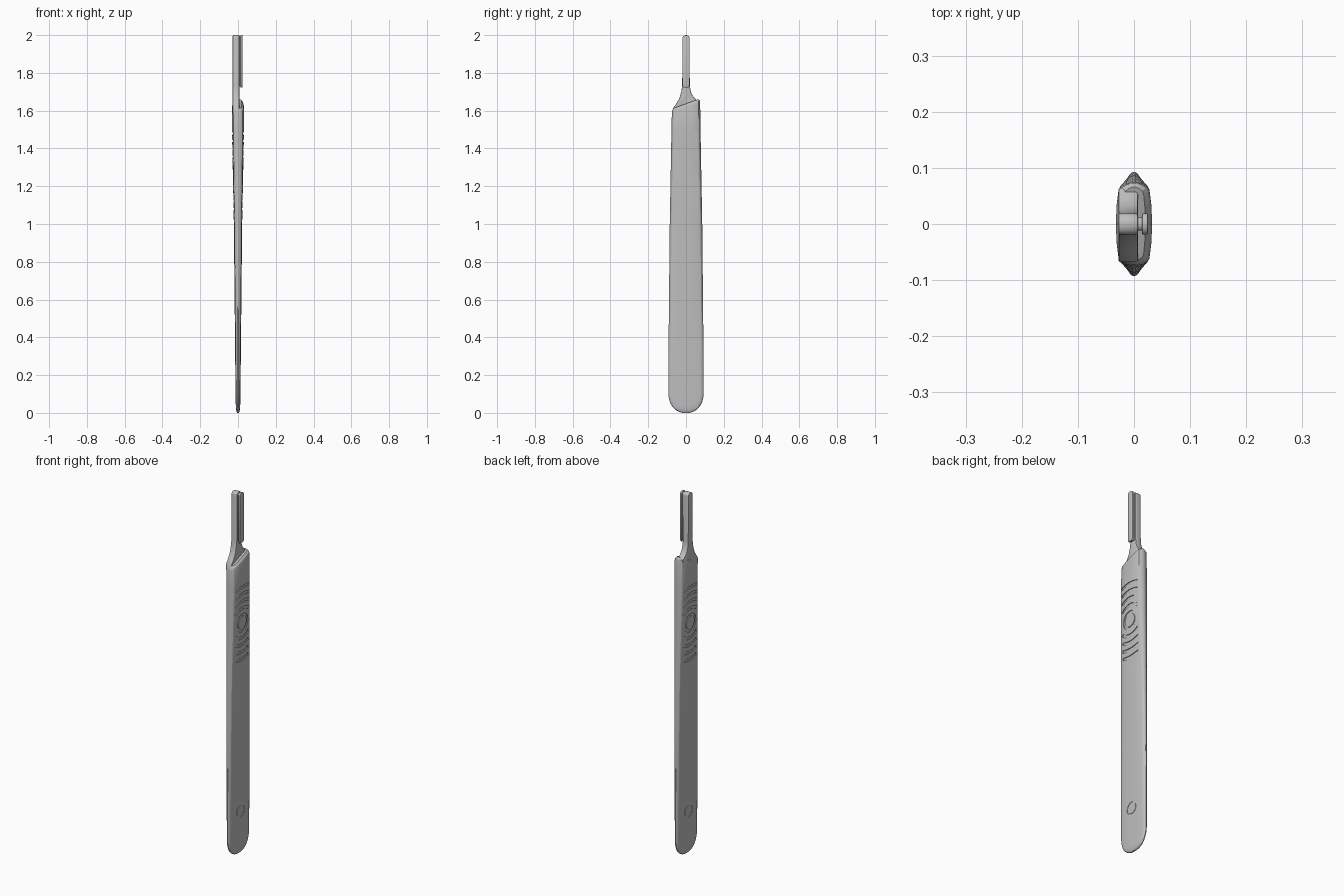
import bpy, bmesh, math

cube = bpy.data.objects.get("Cube")
if cube:
    bpy.data.objects.remove(cube, do_unlink=True)

steel = bpy.data.materials.new("satin steel grey")
steel.use_nodes = True
COLOUR = (0.52, 0.52, 0.52, 1)
steel.diffuse_color = COLOUR
steel.node_tree.nodes["Principled BSDF"].inputs["Base Color"].default_value = COLOUR


def finish(name, bm):
    bmesh.ops.recalc_face_normals(bm, faces=bm.faces[:])
    mesh = bpy.data.meshes.new(name)
    bm.to_mesh(mesh)
    bm.free()
    mesh.materials.append(steel)
    obj = bpy.data.objects.new(name, mesh)
    bpy.context.collection.objects.link(obj)
    return obj


def apply_modifiers(obj):
    bpy.context.view_layer.update()
    graph = bpy.context.evaluated_depsgraph_get()
    obj.data = bpy.data.meshes.new_from_object(obj.evaluated_get(graph))
    obj.modifiers.clear()


def smooth(obj, angle):
    bpy.ops.object.select_all(action='DESELECT')
    obj.select_set(True)
    bpy.context.view_layer.objects.active = obj
    bpy.ops.object.shade_smooth_by_angle(angle=math.radians(angle))


def blend(table, v):
    for (a, fa), (b, fb) in zip(table, table[1:]):
        if v <= b:
            return fa + (fb - fa) * max(0, v - a) / (b - a)
    return table[-1][1]


def loft(bm, rings):
    loops = [[bm.verts.new(p) for p in ring] for ring in rings]
    for a, b in zip(loops, loops[1:]):
        for i in range(len(a)):
            j = (i + 1) % len(a)
            bm.faces.new((a[i], a[j], b[j], b[i]))
    bm.faces.new(loops[0])
    bm.faces.new(loops[-1])


# Handle body: half width and half thickness along the height
WIDTH = [(0.1, 0.093), (0.3, 0.093), (1.0, 0.086), (1.6, 0.075), (1.7, 0.073)]
THICK = [(0, 0.011), (0.1, 0.013), (0.6, 0.018), (1.0, 0.022), (1.3, 0.028),
         (1.5, 0.032), (1.7, 0.032)]
# Quarter of the cross-section: fraction of the width, fraction of the thickness
QUARTER = [(0, 1), (0.4, 0.98), (0.8, 0.86), (0.89, 0.74), (0.96, 0.45), (1, 0.12)]
SECTION = (QUARTER + [(u, -v) for u, v in QUARTER[::-1]]
           + [(-u, -v) for u, v in QUARTER[1:]]
           + [(-u, v) for u, v in QUARTER[:0:-1]])


def ring(z, w, t, slant=0.0):
    return [(v * t, u * w, z + slant * u * w) for u, v in SECTION]


rings = []
for k in range(1, 10):                      # rounded butt end
    a = math.radians(10 * k)
    z = 0.1 * (1 - math.cos(a))
    w = 0.093 * math.sin(a) ** 0.85
    rings.append(ring(z, w, blend(THICK, z) * (0.35 + 0.65 * min(1, k / 4))))
rings[0] = ring(0, 0.018, 0.004)
for z in (0.3, 0.6, 1.0, 1.3, 1.5):
    rings.append(ring(z, blend(WIDTH, z), blend(THICK, z)))
rings.append(ring(1.612, 0.075, 0.032, 0.36))   # slanted shoulder
rings.append(ring(1.626, 0.073, 0.029, 0.36))
rings.append(ring(1.637, 0.066, 0.020, 0.36))
bm = bmesh.new()
loft(bm, rings)
body = finish("handle_body", bm)


# Engraved grip grooves, concentric on both faces
def face_x(y, z):
    return blend(THICK, z) * blend(QUARTER, abs(y) / blend(WIDTH, z))


def groove(bm, side, zc, radius, half, start, end, depth):
    steps = 28 if end - start > 6 else 12
    closed = end - start > 6
    loops = []
    for k in range(steps if closed else steps + 1):
        a = start + (end - start) * k / steps
        loop = []
        for r, outer in ((radius - half, 0), (radius + half, 0),
                         (radius + half, 1), (radius - half, 1)):
            y, z = r * math.cos(a), zc + r * math.sin(a)
            x = 0.05 if outer else face_x(y, z) - depth
            loop.append(bm.verts.new((side * x, y, z)))
        loops.append(loop)
    pairs = list(zip(loops, loops[1:]))
    if closed:
        pairs.append((loops[-1], loops[0]))
    else:
        bm.faces.new(loops[0])
        bm.faces.new(loops[-1])
    for a, b in pairs:
        for i in range(4):
            j = (i + 1) % 4
            bm.faces.new((a[i], a[j], b[j], b[i]))


bm = bmesh.new()
for side in (-1, 1):
    groove(bm, side, 1.28, 0.043, 0.007, 0, math.tau, 0.004)
    for radius in (0.083, 0.122, 0.162, 0.202):
        spread = math.asin(0.057 / radius)
        for middle in (math.pi / 2, -math.pi / 2):
            groove(bm, side, 1.28, radius, 0.007, middle - spread, middle + spread, 0.004)
    # Small round mark near the butt
    groove(bm, side, 0.235, 0.032, 0.003, 0, math.tau, 0.002)
cutter = finish("groove_cutter", bm)
cutter.hide_render = True
mod = body.modifiers.new("grooves", 'BOOLEAN')
mod.operation = 'DIFFERENCE'
mod.solver = 'EXACT'
mod.object = cutter
apply_modifiers(body)
bpy.data.objects.remove(cutter, do_unlink=True)
smooth(body, 22)


# Flat plates cut from a side profile (y, z), thick along x
def plate(name, outline, x0, x1, bevel):
    bm = bmesh.new()
    loft(bm, [[(x, y, z) for y, z in outline] for x in (x0, x1)])
    obj = finish(name, bm)
    mod = obj.modifiers.new("soft edges", 'BEVEL')
    mod.width = bevel
    mod.segments = 2
    mod.limit_method = 'ANGLE'
    mod.angle_limit = math.radians(40)
    apply_modifiers(obj)
    smooth(obj, 35)


def tip(half, top):
    """Rounded end running from +y to -y."""
    return [(half * math.cos(a), top - half * 0.8 * (1 - math.sin(a)))
            for a in (math.pi * k / 10 for k in range(11))]


# Neck flaring out of the body and carrying the blade fitting
neck = ([(0.064, 1.6), (0.064, 1.652), (0.045, 1.667), (0.032, 1.684), (0.024, 1.706), (0.02, 1.735)]
        + tip(0.019, 2.0)
        + [(-0.02, 1.735), (-0.025, 1.7), (-0.034, 1.668), (-0.048, 1.642), (-0.068, 1.614), (-0.068, 1.58)])
plate("neck_and_tang", neck, -0.028, 0.007, 0.004)

# Blade fitting: narrow core and wider lip leave a slot on each edge
plate("tang_core", [(0.012, 1.728)] + tip(0.012, 1.995) + [(-0.012, 1.728)], 0.004, 0.018, 0.001)
plate("tang_lip", [(0.014, 1.722), (0.019, 1.735)] + tip(0.019, 2.0)
      + [(-0.019, 1.735), (-0.014, 1.722)], 0.014, 0.025, 0.003)
